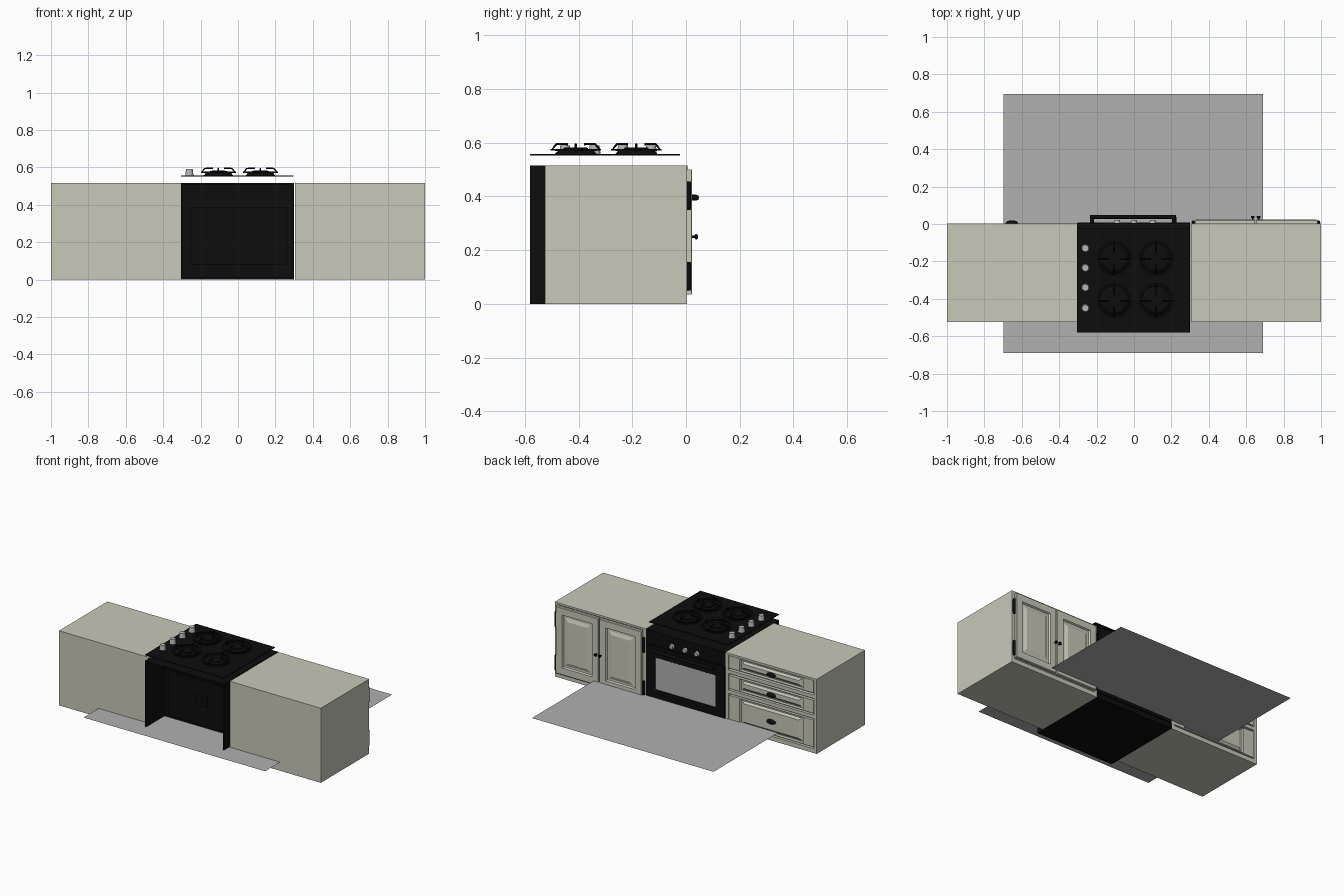
import bpy, bmesh, math
from mathutils import Vector, Matrix

if "Cube" in bpy.data.objects:
    bpy.data.objects.remove(bpy.data.objects["Cube"])


def material(name, r, g, b):
    m = bpy.data.materials.new(name)
    m.diffuse_color = (r, g, b, 1)
    m.use_nodes = True
    m.node_tree.nodes["Principled BSDF"].inputs["Base Color"].default_value = m.diffuse_color
    return m


CREAM = material("cream paint", 0.578, 0.578, 0.491)
BLACK = material("black enamel", 0.004, 0.004, 0.004)
GREY = material("grey", 0.434, 0.434, 0.434)
STEEL = material("knob steel", 0.47, 0.47, 0.47)


def finish(name, bm, mats, smooth=False):
    bmesh.ops.recalc_face_normals(bm, faces=bm.faces)
    me = bpy.data.meshes.new(name)
    bm.to_mesh(me)
    bm.free()
    for m in mats:
        me.materials.append(m)
    ob = bpy.data.objects.new(name, me)
    bpy.context.collection.objects.link(ob)
    if smooth:
        bpy.context.view_layer.objects.active = ob
        ob.select_set(True)
        bpy.ops.object.shade_smooth_by_angle()
        ob.select_set(False)
    return ob


def boxes(name, mat, *extents):
    """Boxes given as (x0, x1, y0, y1, z0, z1), joined in one object."""
    bm = bmesh.new()
    for x0, x1, y0, y1, z0, z1 in extents:
        mtx = Matrix.LocRotScale(((x0 + x1) / 2, (y0 + y1) / 2, (z0 + z1) / 2), None,
                                 (x1 - x0, y1 - y0, z1 - z0))
        bmesh.ops.create_cube(bm, size=1, matrix=mtx)
    return finish(name, bm, [mat])


def panel(name, x0, x1, z0, z1, rings, mats, cap=0):
    """Moulded front: nested rectangles given as (x margin, z margin, y)."""
    bm = bmesh.new()
    loops = []
    for mx, mz, y in rings:
        a, b, c, d = x0 + mx, x1 - mx, z0 + mz, z1 - mz
        loops.append([bm.verts.new(p) for p in ((a, y, c), (b, y, c), (b, y, d), (a, y, d))])
    for p, q in zip(loops, loops[1:]):
        for i in range(4):
            j = (i + 1) % 4
            bm.faces.new((p[i], p[j], q[j], q[i]))
    bm.faces.new(loops[0])
    bm.faces.new(loops[-1]).material_index = cap
    return finish(name, bm, mats)


def lathe(name, mat, profile, loc, axis="Z", seg=24):
    """Turned part from (radius, height) points, standing along Z or +Y."""
    bm = bmesh.new()
    vs = [bm.verts.new((r, 0, h)) for r, h in profile]
    es = [bm.edges.new(e) for e in zip(vs, vs[1:])]
    bmesh.ops.spin(bm, geom=vs + es, axis=(0, 0, 1), cent=(0, 0, 0),
                   angle=2 * math.pi, steps=seg)
    bmesh.ops.remove_doubles(bm, verts=bm.verts, dist=1e-5)
    rot = Matrix.Rotation(-math.pi / 2, 4, "X") if axis == "Y" else Matrix()
    bm.transform(Matrix.Translation(loc) @ rot)
    return finish(name, bm, [mat], True)


def tube(name, mat, paths, radius):
    cu = bpy.data.curves.new(name, "CURVE")
    cu.dimensions = "3D"
    cu.bevel_depth = radius
    cu.bevel_resolution = 2
    cu.use_fill_caps = True
    for pts in paths:
        sp = cu.splines.new("POLY")
        sp.points.add(len(pts) - 1)
        for p, co in zip(sp.points, pts):
            p.co = (*co, 1)
    cu.materials.append(mat)
    ob = bpy.data.objects.new(name, cu)
    bpy.context.collection.objects.link(ob)
    return ob


# Floor sheet
bm = bmesh.new()
bm.faces.new([bm.verts.new(p) for p in
              ((-.697, -.69, .06), (.69, -.69, .06), (.69, .695, .06), (-.697, .695, .06))])
finish("floor", bm, [GREY])

# Cabinet carcasses with a face frame
for side, x0, x1 in (("drawer", -1, -.305), ("door", .305, 1)):
    boxes(side + "_cabinet", CREAM, (x0, x1, -.525, -.02, 0, .515),
          (x0, x0 + .022, -.02, .003, 0, .515), (x1 - .022, x1, -.02, .003, 0, .515),
          (x0 + .022, x1 - .022, -.02, .003, .502, .515),
          (x0 + .022, x1 - .022, -.02, .003, 0, .03))

# Drawer fronts, flush with the frame, and their cup pulls
for i, (z0, z1) in enumerate(((.413, .499), (.272, .362), (.04, .226))):
    panel(f"drawer_front_{i}", -.975, -.33, z0, z1,
          [(0, 0, -.02), (0, 0, .001), (.08, .004, .001), (.085, .009, -.01),
           (.095, .016, -.01), (.115, .03, .001)], [CREAM])
    zc = (z0 + z1) / 2 - .004
    bm = bmesh.new()
    bmesh.ops.create_uvsphere(bm, u_segments=20, v_segments=10, radius=1)
    bm.transform(Matrix.LocRotScale((-.653, .002, zc), None, (.034, .018, .016)))
    finish(f"cup_pull_{i}", bm, [BLACK], True)
for i, z in enumerate((.388, .25)):
    boxes(f"drawer_rail_{i}", CREAM, (-.978, -.327, -.02, .003, z - .012, z + .012))

# Cabinet doors with raised panels, knobs and hinges
for i, (x0, x1, kx, hx) in enumerate(((.325, .647, .635, .317), (.653, .98, .666, .987))):
    panel(f"door_{i}", x0, x1, .035, .5,
          [(0, 0, .003), (0, 0, .02), (.004, .004, .023), (.05, .05, .023), (.056, .056, .012),
           (.068, .068, .012), (.09, .09, .02)], [CREAM])
    lathe(f"door_knob_{i}", BLACK, [(0, 0), (.005, 0), (.005, .01), (.01, .014), (.01, .019),
                                   (.006, .022), (0, .022)], (kx, .022, .25), "Y", 16)
    for j, z in enumerate((.05, .35)):
        lathe(f"hinge_{i}_{j}", BLACK, [(0, 0), (.007, 0), (.009, .008), (.009, .097),
                                       (.007, .105), (0, .105)], (hx, .01, z), "Z", 12)

# Oven shell, open at the rear, with a cooking chamber inside
boxes("oven_shell", BLACK, (-.305, -.295, -.58, 0, 0, .515), (.29, .3, -.58, 0, 0, .515),
      (-.295, .29, -.58, 0, .505, .515), (-.295, .29, -.58, 0, 0, .01))
boxes("oven_inner_wall", BLACK, (-.295, .29, -.38, -.37, .01, .505))
boxes("oven_chamber_back", BLACK, (-.255, .26, -.395, -.38, .08, .385))
boxes("oven_fan_cover", BLACK, (-.045, .045, -.402, -.395, .215, .285))

# Oven front: control panel, door with window, handle and knobs
boxes("oven_control_panel", BLACK, (-.305, .3, -.02, .006, .42, .515))
boxes("oven_plinth", BLACK, (-.305, .3, -.02, .004, 0, .035))
panel("oven_door", -.3, .3, .04, .415,
      [(0, 0, -.02), (0, 0, .008), (.068, .076, .008), (.07, .078, .005)],
      [BLACK, GREY], 1)
tube("oven_handle", BLACK, [[(-.235, .038, .395), (.225, .038, .395)],
                            [(-.225, .005, .395), (-.225, .038, .395)],
                            [(.215, .005, .395), (.215, .038, .395)]], .011)
for i, x in enumerate((-.09, 0, .1)):
    lathe(f"oven_knob_{i}", STEEL, [(0, 0), (.017, 0), (.014, .016), (0, .016)],
          (x, .006, .45), "Y")

# Raised hob plate and its knobs
boxes("hob_plate", BLACK, (-.305, .297, -.58, -.022, .552, .557))
for i, y in enumerate((-.13, -.235, -.34, -.45)):
    lathe(f"hob_knob_{i}", STEEL, [(0, 0), (.022, 0), (.018, .033), (0, .033)],
          (-.26, y, .557), "Z", 16)

# Burners with rings and pan supports
for i, (x, y) in enumerate((x, y) for x in (-.105, .12) for y in (-.185, -.41)):
    lathe(f"burner_{i}", BLACK, [(0, 0), (.08, 0), (.062, .016), (.045, .018), (.045, .024),
                                (.035, .026), (0, .026)], (x, y, .556), "Z", 32)
    lathe(f"burner_ring_{i}", BLACK, [(.083, 0), (.094, 0), (.094, .006), (.083, .006), (.083, 0)],
          (x, y, .571), "Z", 32)
    arms = []
    for k in range(4):
        c, s = math.cos(k * math.pi / 2), math.sin(k * math.pi / 2)
        arms.append([(x + r * c, y + r * s, z) for r, z in
                     ((.06, .570), (.088, .574), (.078, .588), (.072, .594), (.03, .594))])
    tube(f"pan_support_{i}", BLACK, arms, .004)
